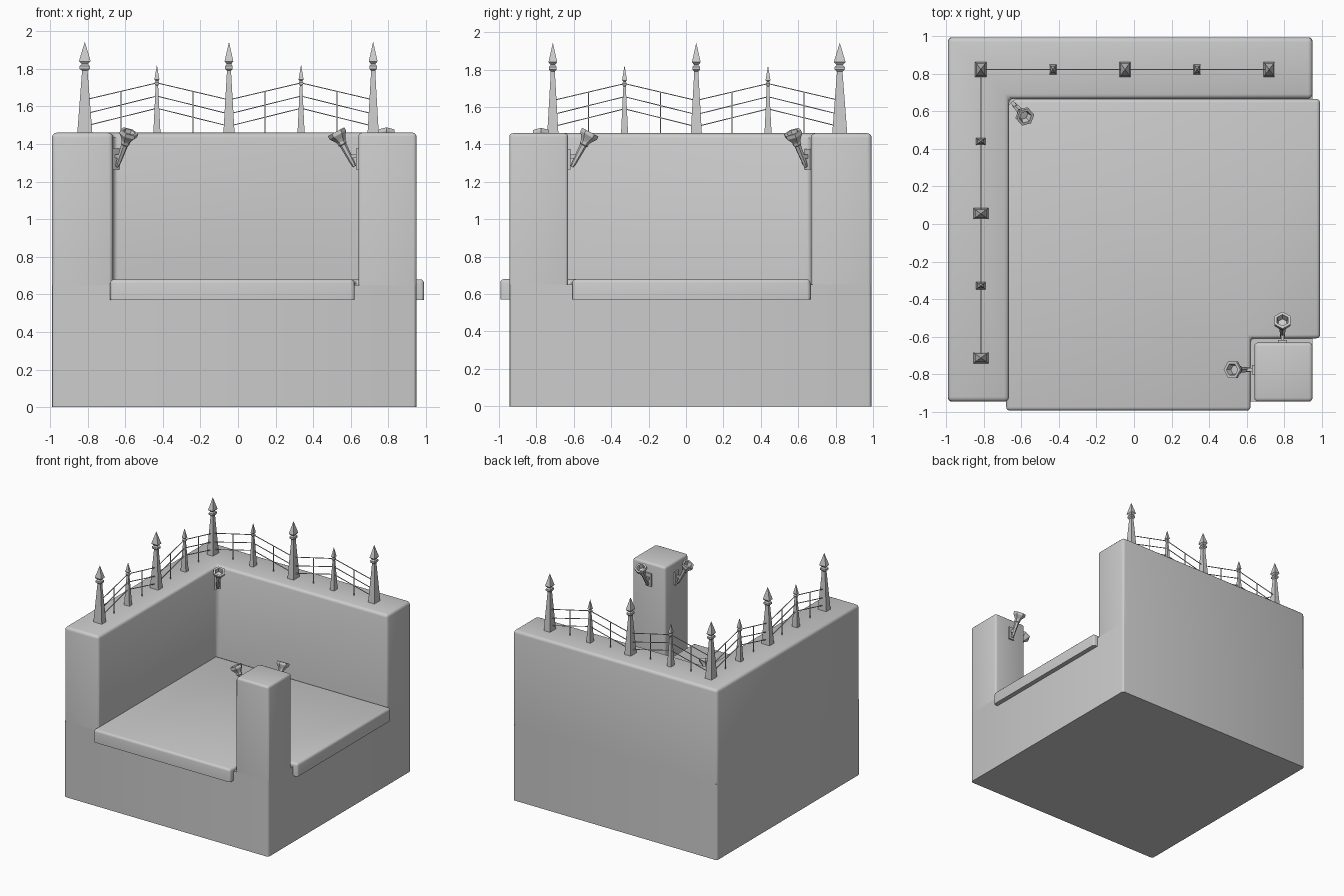
import bpy, bmesh, math
from mathutils import Vector, Matrix

if "Cube" in bpy.data.objects:
    bpy.data.objects.remove(bpy.data.objects["Cube"])


def finish(bm, name, smooth=None):
    bmesh.ops.recalc_face_normals(bm, faces=bm.faces[:])
    me = bpy.data.meshes.new(name)
    bm.to_mesh(me)
    bm.free()
    ob = bpy.data.objects.new(name, me)
    bpy.context.collection.objects.link(ob)
    if smooth:
        bpy.ops.object.select_all(action='DESELECT')
        ob.select_set(True)
        bpy.context.view_layer.objects.active = ob
        bpy.ops.object.shade_smooth_by_angle(angle=math.radians(smooth))
    return ob


def prism(name, outline, z0, z1, bevel, round_top=True):
    """Extruded outline with rounded upright edges and optionally a rounded top."""
    bm = bmesh.new()
    face = bm.faces.new([bm.verts.new((x, y, z0)) for x, y in outline])
    ext = bmesh.ops.extrude_face_region(bm, geom=[face], use_keep_orig=True)
    for v in ext['geom']:
        if isinstance(v, bmesh.types.BMVert):
            v.co.z = z1
    bmesh.ops.recalc_face_normals(bm, faces=bm.faces[:])
    edges = []
    for e in bm.edges:
        zs = [v.co.z for v in e.verts]
        upright = abs(zs[0] - zs[1]) > 1e-5
        if upright or (round_top and min(zs) > z1 - 1e-5):
            edges.append(e)
    bmesh.ops.bevel(bm, geom=edges, offset=bevel, segments=3, profile=0.5,
                    affect='EDGES', clamp_overlap=True)
    return finish(bm, name, 30)


def turned(bm, profile, sides, mat, start=0.0):
    """Stack of n-sided rings (radius, height), closed at both ends."""
    rings = []
    for r, z in profile:
        rings.append([bm.verts.new(mat @ Vector((
            r * math.cos(start + 2 * math.pi * i / sides),
            r * math.sin(start + 2 * math.pi * i / sides), z))) for i in range(sides)])
    for a, b in zip(rings, rings[1:]):
        for i in range(sides):
            j = (i + 1) % sides
            bm.faces.new((a[i], a[j], b[j], b[i]))
    bm.faces.new(rings[0])
    bm.faces.new(rings[-1])


def bar(bm, a, b, r=0.0035):
    a, b = Vector(a), Vector(b)
    d = b - a
    mat = Matrix.Translation(a) @ d.to_track_quat('Z', 'Y').to_matrix().to_4x4()
    turned(bm, [(r, 0), (r, d.length)], 4, mat, math.pi / 4)


# Masonry: base block, L-shaped wall, corner pillar, floor slab
L, R, F, B = -0.99, 0.95, -0.945, 0.993
prism("base_block", [(L, F), (R, F), (R, B), (L, B)], 0, 0.65, 0.02, False)
prism("corner_wall", [(L, F), (-0.665, F), (-0.665, 0.667), (R, 0.667), (R, B), (L, B)],
      0.65, 1.46, 0.025)
prism("corner_pillar", [(0.64, F), (R, F), (R, -0.63), (0.64, -0.63)], 0.65, 1.46, 0.02)
prism("floor_slab", [(-0.68, -0.993), (0.62, -0.993), (0.62, -0.608), (0.99, -0.608),
                     (0.99, 0.665), (-0.68, 0.665)], 0.57, 0.68, 0.02)

# Fence: tapered spear posts, sloped rails and thin balusters
Q = math.sqrt(2)
TOP = 1.455
BIG = [(0.036, 0), (0.014, 0.32), (0.014, 0.335), (0.024, 0.345), (0.024, 0.36),
       (0.014, 0.37), (0.028, 0.385), (0.0005, 0.487)]
SMALL = [(0.023, 0), (0.008, 0.255), (0.014, 0.265), (0.014, 0.272),
         (0.008, 0.28), (0.016, 0.288), (0.0005, 0.365)]
RAILS = [(1.495, 1.59), (1.56, 1.655), (1.635, 1.725)]


def post(name, x, y, profile, rot):
    bm = bmesh.new()
    mat = (Matrix.Translation((x, y, TOP)) @ Matrix.Rotation(rot, 4, 'Z')
           @ Matrix.Diagonal((0.83, 1.12, 1, 1)))
    turned(bm, [(r * Q, z) for r, z in profile], 4, mat, math.pi / 4)
    finish(bm, name)


def fence(name, corner, direction, rot, with_corner):
    step = 0.3835
    pts = [Vector(corner) + Vector(direction) * step * i for i in range(5)]
    for i, p in enumerate(pts):
        if i == 0 and not with_corner:
            continue
        post(f"{name}_post_{i}", p.x, p.y, SMALL if i % 2 else BIG, rot)
    bm = bmesh.new()
    for i in range(4):
        lo, hi = (pts[i], pts[i + 1]) if i % 2 == 0 else (pts[i + 1], pts[i])
        for zl, zh in RAILS:
            bar(bm, (lo.x, lo.y, zl), (hi.x, hi.y, zh))
        m = (lo + hi) / 2
        bar(bm, (m.x, m.y, TOP), (m.x, m.y, 1.68))
    finish(bm, name + "_rails")


fence("back_fence", (-0.815, 0.822), (1, 0), 0, True)
fence("left_fence", (-0.815, 0.822), (0, -1), math.pi / 2, False)

# Wall torches: plate, bracket, tilted handle and open six-sided cup
TORCH = [(0.009, 0), (0.013, 0.02), (0.019, 0.13), (0.024, 0.135), (0.024, 0.15),
         (0.032, 0.165), (0.05, 0.19), (0.05, 0.21), (0.034, 0.21), (0.026, 0.175)]


def torch(name, x, y, angle):
    base = Matrix.Translation((x, y, 0)) @ Matrix.Rotation(angle, 4, 'Z')
    bm = bmesh.new()
    tilt = Matrix.Translation((0.02, 0, 1.28)) @ Matrix.Rotation(math.radians(28), 4, 'Y')
    turned(bm, TORCH, 6, base @ tilt)
    for size, loc in [((0.018, 0.05, 0.11), (0.004, 0, 1.32)),
                      ((0.05, 0.018, 0.02), (0.025, 0, 1.335))]:
        bmesh.ops.create_cube(bm, size=1, matrix=base @ Matrix.Translation(loc)
                              @ Matrix.Diagonal((*size, 1)))
    finish(bm, name)


torch("wall_torch", -0.657, 0.657, math.radians(-48))
torch("pillar_back_torch", 0.79, -0.63, math.pi / 2)
torch("pillar_side_torch", 0.64, -0.775, math.pi)
